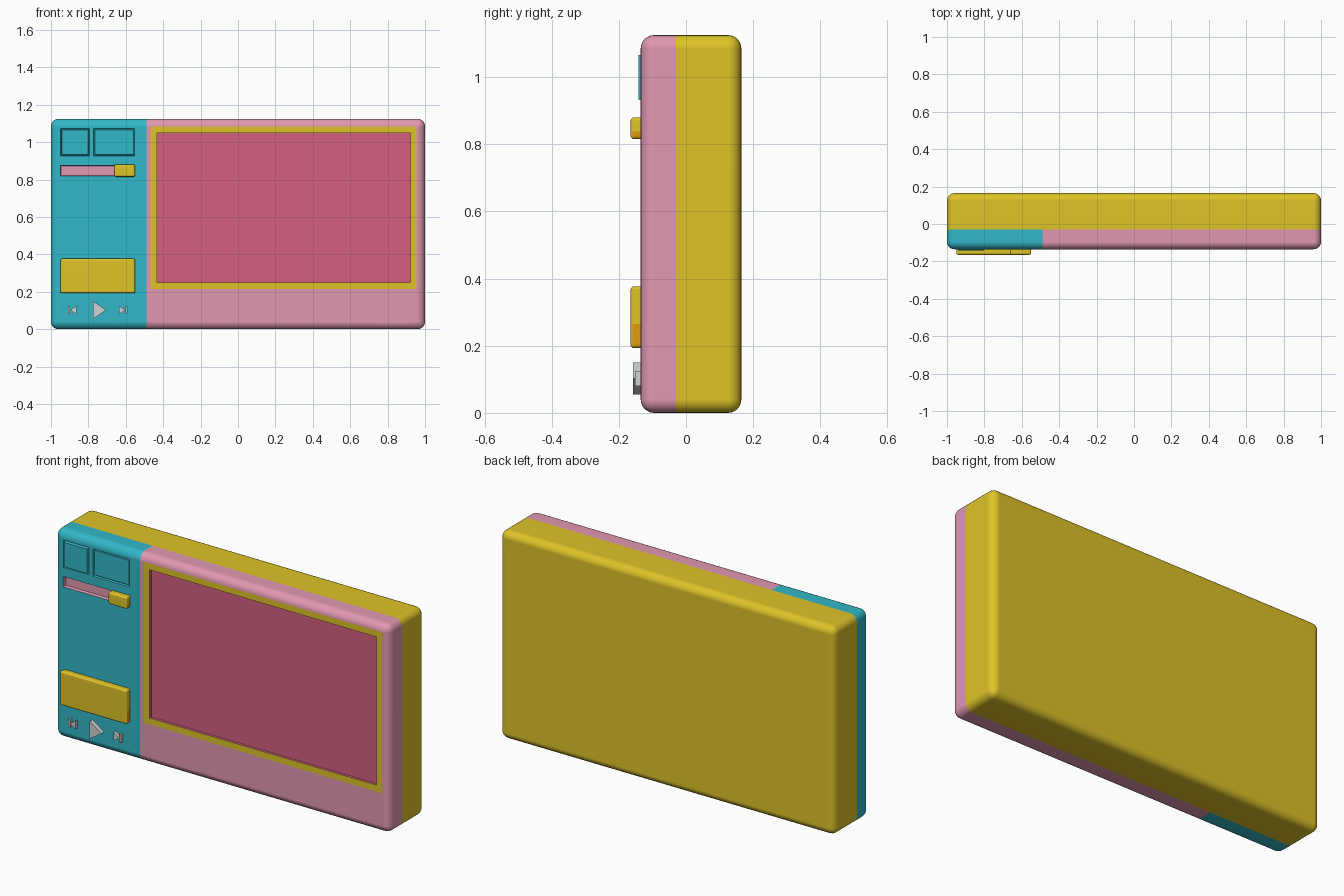
import bpy, bmesh
from mathutils import Vector

if "Cube" in bpy.data.objects:
    bpy.data.objects.remove(bpy.data.objects["Cube"])


def srgb(r, g, b):
    def lin(c):
        c /= 255
        return c / 12.92 if c < 0.04045 else ((c + 0.055) / 1.055) ** 2.4
    return (lin(r), lin(g), lin(b), 1)


COLOURS = [("yellow", (222, 196, 40)), ("pink", (226, 152, 178)), ("teal", (50, 184, 200)),
           ("rose_screen", (212, 96, 128)), ("orange", (226, 155, 14)), ("light_grey", (208, 212, 212))]
MATS = []
for name, c in COLOURS:
    m = bpy.data.materials.new(name)
    m.diffuse_color = srgb(*c)
    m.use_nodes = True
    m.node_tree.nodes["Principled BSDF"].inputs["Base Color"].default_value = m.diffuse_color
    MATS.append(m)
YELLOW, PINK, TEAL, ROSE, ORANGE, GREY = range(6)


def finish(bm, name, smooth=True):
    bmesh.ops.recalc_face_normals(bm, faces=bm.faces)
    me = bpy.data.meshes.new(name)
    bm.to_mesh(me)
    bm.free()
    for m in MATS:
        me.materials.append(m)
    ob = bpy.data.objects.new(name, me)
    bpy.context.collection.objects.link(ob)
    if smooth:
        bpy.ops.object.select_all(action='DESELECT')
        ob.select_set(True)
        bpy.context.view_layer.objects.active = ob
        bpy.ops.object.shade_smooth_by_angle(angle=0.6)
        ob.modifiers.new("normals", 'WEIGHTED_NORMAL').keep_sharp = True
    return ob


def rounded_box(lo, hi, r, seg):
    bm = bmesh.new()
    bmesh.ops.create_cube(bm, size=1)
    lo, hi = Vector(lo), Vector(hi)
    for v in bm.verts:
        v.co = [(lo[i] + hi[i]) / 2 + v.co[i] * (hi[i] - lo[i]) for i in range(3)]
    bmesh.ops.bevel(bm, geom=bm.edges[:], offset=r, segments=seg, profile=0.5, affect='EDGES')
    bm.normal_update()
    return bm


def cut(bm, faces, axis, pos):
    co, no = Vector(), Vector()
    co[axis], no[axis] = pos, 1
    geom = set(faces)
    for f in faces:
        geom.update(f.edges)
        geom.update(f.verts)
    bmesh.ops.bisect_plane(bm, geom=list(geom), plane_co=co, plane_no=no, dist=1e-5)
    bm.normal_update()


# Case: rounded slab split into yellow back, teal control strip and pink front
FRONT, SPLIT_X, SPLIT_Y = -0.135, -0.49, -0.03
bm = rounded_box((-1, FRONT, 0), (1, 0.165, 1.125), 0.04, 6)
cut(bm, bm.faces[:], 1, SPLIT_Y)
cut(bm, [f for f in bm.faces if f.calc_center_median().y < SPLIT_Y], 0, SPLIT_X)


def front_faces(x0, x1, z0, z1):
    out = []
    for f in bm.faces:
        c = f.calc_center_median()
        if f.normal.y < -0.99 and c.y < FRONT + 0.001 and x0 < c.x < x1 and z0 < c.z < z1:
            out.append(f)
    return out


frame = (-0.467, 0.955, 0.215, 1.083)
screen = (-0.433, 0.922, 0.25, 1.05)
key_left = (-0.948, -0.795, 0.925, 1.073)
key_right = (-0.773, -0.553, 0.925, 1.073)
slot = (-0.95, -0.56, 0.82, 0.876)
regions = (frame, screen, key_left, key_right, slot)
for axis, ids in ((0, (0, 1)), (2, (2, 3))):
    for p in sorted({r[i] for r in regions for i in ids}):
        cut(bm, front_faces(-2, 2, -1, 2), axis, p)

for f in bm.faces:
    c = f.calc_center_median()
    f.material_index = YELLOW if c.y > SPLIT_Y else TEAL if c.x < SPLIT_X else PINK


def step(faces, width, depth, mat):
    """Sink or raise a patch of the front, colouring floor and walls."""
    walls = bmesh.ops.inset_region(bm, faces=faces, thickness=width, depth=depth,
                                   use_even_offset=True, use_boundary=True)["faces"]
    for f in faces + walls:
        f.material_index = mat


screen_f, frame_f = front_faces(*screen), front_faces(*frame)
left_f, right_f, slot_f = front_faces(*key_left), front_faces(*key_right), front_faces(*slot)
for f in frame_f:
    f.material_index = YELLOW
step(screen_f, 0.001, -0.012, ROSE)
step(slot_f, 0.003, -0.018, PINK)
for key, rise in ((left_f, 0.016), (right_f, 0.006)):
    step(key, 0.003, -0.01, TEAL)
    step(key, 0.005, rise, TEAL)
finish(bm, "case")

# Raised yellow controls with orange lower sides
for name, x0, x1, z0, z1, split in (("slider_knob", -0.662, -0.55, 0.815, 0.88, 0.838),
                                    ("large_button", -0.95, -0.55, 0.193, 0.377, 0.265)):
    bm = rounded_box((x0, -0.165, z0), (x1, -0.12, z1), 0.01, 3)
    cut(bm, [f for f in bm.faces if abs(f.normal.x) > 0.9], 2, split)
    for f in bm.faces:
        low = f.calc_center_median().z < split
        f.material_index = ORANGE if low and abs(f.normal.x) > 0.9 else YELLOW
    finish(bm, name)


# Playback symbols: extruded flat profiles
def prism(name, pts, y):
    bm = bmesh.new()
    f = bm.faces.new([bm.verts.new((x, y, z)) for x, z in pts])
    ext = bmesh.ops.extrude_face_region(bm, geom=[f], use_keep_orig=True)["geom"]
    for v in ext:
        if isinstance(v, bmesh.types.BMVert):
            v.co.y = -0.125
    for f in bm.faces:
        f.material_index = GREY
    finish(bm, name, smooth=False)


prism("play_symbol", [(-0.775, 0.055), (-0.705, 0.102), (-0.775, 0.15)], -0.158)
for name, cx, s in (("previous", -0.886, -1), ("next", -0.614, 1)):
    prism(name + "_triangle", [(cx - s * 0.022, 0.08), (cx + s * 0.012, 0.102), (cx - s * 0.022, 0.125)], -0.152)
    a, b = cx + s * 0.012, cx + s * 0.023
    prism(name + "_bar", [(a, 0.08), (b, 0.08), (b, 0.125), (a, 0.125)], -0.152)
